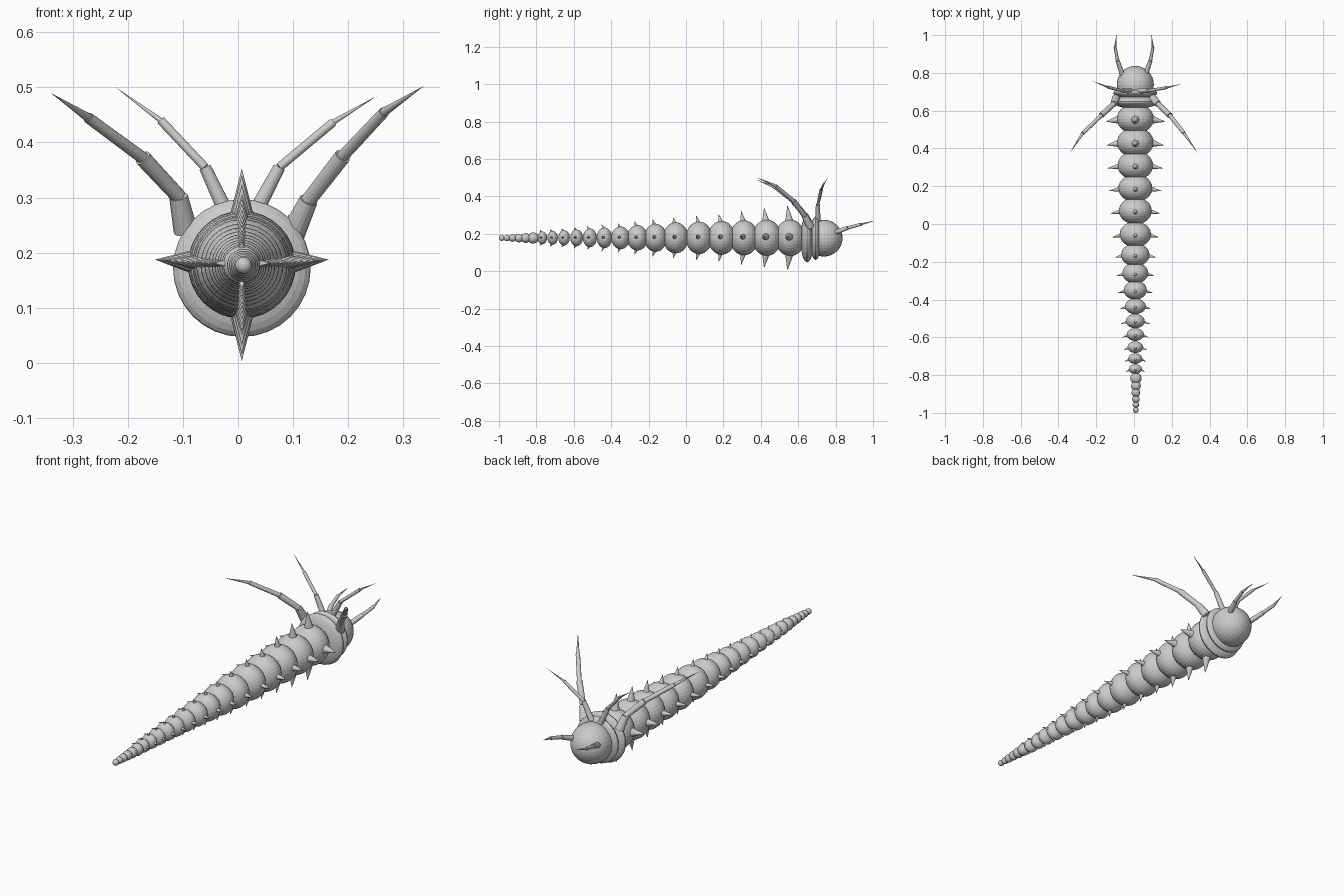
import bpy
from math import radians
from mathutils import Vector, Matrix

CX, CZ = 0.007, 0.178
grey = bpy.data.materials.new("shell grey")
grey.diffuse_color = (0.6, 0.6, 0.6, 1)


def finish(name):
    ob = bpy.context.object
    ob.name = name
    ob.data.materials.append(grey)
    return ob


def ball(name, y, r, depth, z=CZ, x=CX):
    """Sphere with its poles along the body, depth is the half length in y."""
    bpy.ops.mesh.primitive_uv_sphere_add(segments=32, ring_count=16, radius=1,
                                         location=(x, y, z),
                                         rotation=(radians(90), 0, 0))
    ob = finish(name)
    ob.scale = (r, r, depth)
    return ob


def rod(name, a, b, r1, r2, sides=16):
    """Tapered rod or spike from a to b."""
    a, b = Vector(a), Vector(b)
    d = b - a
    bpy.ops.mesh.primitive_cone_add(vertices=sides, radius1=r1, radius2=r2,
                                    depth=d.length, location=(a + b) / 2)
    ob = finish(name)
    ob.rotation_euler = d.to_track_quat('Z', 'Y').to_euler()
    return ob


def limb(name, points, radii):
    """Jointed limb: each joint is a rod of its own thickness."""
    for i, (r1, r2) in enumerate(radii):
        rod(f"{name}_joint_{i + 1}", points[i], points[i + 1], r1, r2)


# Body segments: y, radius, dorsal spike reach, side spike reach, spike base radius
segments = [
    (.557, .098, .175, .158, .022), (.432, .097, .163, .153, .020),
    (.310, .094, .146, .148, .016), (.190, .090, .128, .142, .014),
    (.070, .087, .121, .136, .013), (-.055, .083, .111, .125, .012),
    (-.163, .075, .100, .113, .011), (-.260, .068, .090, .102, .010),
    (-.350, .061, .081, .093, .009), (-.436, .055, .073, .085, .009),
    (-.514, .050, .064, .078, .008), (-.585, .045, .058, .070, .008),
    (-.652, .041, .052, .063, .007), (-.713, .037, .047, .057, .007),
    (-.768, .034, .043, .053, .006),
]
for i, (y, r, up, side, base) in enumerate(segments):
    ball(f"body_segment_{i + 1}", y, r, r * .75 if i > 8 else r * .82)
    for label, dx, dz, reach in (("top", 0, 1, up), ("bottom", 0, -1, up),
                                 ("left", -1, .06, side), ("right", 1, .06, side)):
        d = Vector((dx, 0, dz))
        c = Vector((CX, y - .005, CZ))
        rod(f"{label}_spike_{i + 1}", c + d * r * .9,
            c + d * reach + Vector((0, -.01, 0)), base, 0, 12)

# Tail beads
for i, (y, r) in enumerate([(-.817, .030), (-.857, .026), (-.893, .023),
                            (-.927, .020), (-.957, .017), (-.985, .015)]):
    ball(f"tail_bead_{i + 1}", y, r, max(r, .015), .177, .010)

# Collar rings and head
ball("rear_collar", .648, .125, .036, .172)
ball("front_collar", .693, .116, .030, .176)
ball("head", .737, .098, .100, .176)

# Long rear limbs
rear_r = [(.022, .017), (.014, .015), (.011, .010), (.008, 0)]
limb("rear_limb_right", [(.10, .665, .235), (.128, .635, .295), (.19, .575, .375),
                         (.265, .48, .455), (.338, .375, .503)], rear_r)
limb("rear_limb_left", [(-.095, .665, .24), (-.108, .635, .302), (-.173, .575, .372),
                        (-.272, .48, .445), (-.340, .375, .49)], rear_r)

# Slim upright limbs
slim_r = [(.014, .011), (.008, .008), (.005, 0)]
limb("slim_limb_right", [(.03, .705, .27), (.075, .705, .355),
                         (.173, .722, .437), (.253, .742, .485)], slim_r)
limb("slim_limb_left", [(-.02, .705, .27), (-.06, .705, .355),
                        (-.14, .725, .44), (-.222, .757, .50)], slim_r)

# Forward feelers on the head
feel_r = [(.014, .011), (.009, .008), (.006, .001)]
for s, label in ((-1, "left"), (1, "right")):
    limb(f"feeler_{label}", [(s * .058, .78, .20), (s * .087, .865, .232),
                             (s * .100, .935, .250), (s * .092, 1.0, .267)], feel_r)
